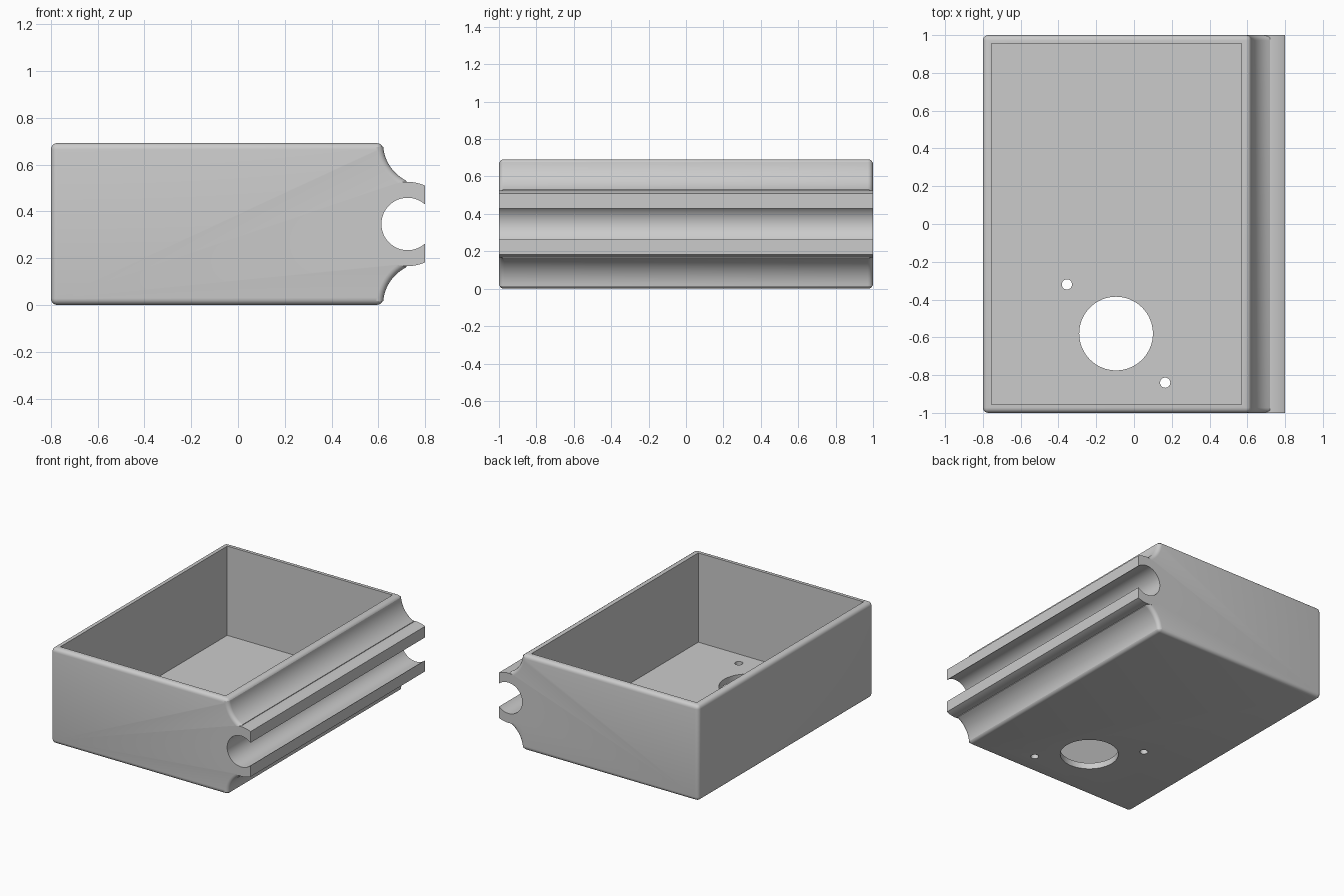
import bpy, bmesh
from math import cos, sin, radians, asin
from mathutils import Vector, Matrix

if "Cube" in bpy.data.objects:
    bpy.data.objects.remove(bpy.data.objects["Cube"], do_unlink=True)

HEIGHT, MID = 0.692, 0.346
RAIL_X, RAIL_R, BORE_R = 0.725, 0.18, 0.112
RIGHT, WALL_X, NECK_X = 0.8, 0.62, 0.72

grey = bpy.data.materials.new("light grey plastic")
grey.use_nodes = True
colour = (0.6, 0.6, 0.6, 1)
grey.diffuse_color = colour
grey.node_tree.nodes["Principled BSDF"].inputs["Base Color"].default_value = colour


def extrude_y(points, half):
    """Solid from an (x, z) outline swept along y."""
    bm = bmesh.new()
    face = bm.faces.new([bm.verts.new((x, -half, z)) for x, z in points])
    moved = bmesh.ops.extrude_face_region(bm, geom=[face])["geom"]
    bmesh.ops.translate(bm, vec=(0, 2 * half, 0),
                        verts=[v for v in moved if isinstance(v, bmesh.types.BMVert)])
    bmesh.ops.recalc_face_normals(bm, faces=bm.faces)
    return bm


def finish(bm, name):
    mesh = bpy.data.meshes.new(name)
    bm.to_mesh(mesh)
    bm.free()
    mesh.materials.append(grey)
    ob = bpy.data.objects.new(name, mesh)
    bpy.context.collection.objects.link(ob)
    return ob


def arc(cx, cz, r, start, end, steps):
    angles = [radians(start + (end - start) * i / steps) for i in range(steps + 1)]
    return [(cx + r * cos(a), cz + r * sin(a)) for a in angles]


def cylinder(name, x, y, z, r, depth, along_y=False):
    bm = bmesh.new()
    turn = Matrix.Rotation(radians(90), 4, "X") if along_y else Matrix()
    bmesh.ops.create_cone(bm, cap_ends=True, segments=64, radius1=r, radius2=r,
                          depth=depth, matrix=Matrix.Translation((x, y, z)) @ turn)
    return finish(bm, name)


# Box with concave flares leading to the rail, all outer edges rounded
flare_r = RIGHT - WALL_X
flare_end = 180 + abs(64)
flare = arc(RIGHT, HEIGHT, flare_r, 180, flare_end, 14)
flare[-1] = (NECK_X, flare[-1][1])
outline = [(-RIGHT, 0), (-RIGHT, HEIGHT)] + flare
outline += [(x, HEIGHT - z) for x, z in reversed(flare)]
bm = extrude_y(outline, 1)


def is_rounded(edge):
    a, b = (v.co for v in edge.verts)
    lengthwise = abs(a.y - b.y) > 1
    at_neck = min(a.x, b.x) > NECK_X - 0.01
    return not at_neck and (not lengthwise or edge.calc_face_angle(0) > radians(30))


bmesh.ops.bevel(bm, geom=[e for e in bm.edges if is_rounded(e)], offset=0.028,
                segments=5, profile=0.5, affect="EDGES", clamp_overlap=False)
body = finish(bm, "box_body")

# Round rail, cut flat on its outer side
lip = 180 / 3.14159265 * asin((RIGHT - RAIL_X) / RAIL_R)
rail = finish(extrude_y(arc(RAIL_X, MID, RAIL_R, 90 - lip, 270 + lip, 56), 1), "clip_rail")

# Cutters: open tray, rail bore and floor holes
bm = bmesh.new()
floor, top = 0.045, 1.0
size = Vector((1.325, 1.91, top - floor))
bmesh.ops.create_cube(bm, size=1, matrix=Matrix.Translation((-0.0925, 0, (top + floor) / 2))
                      @ Matrix.Diagonal(size).to_4x4())
cutters = [
    finish(bm, "tray_cutter"),
    cylinder("bore_cutter", RAIL_X, 0, MID, BORE_R, 3, along_y=True),
    cylinder("large_hole_cutter", -0.095, -0.58, 0, 0.195, 0.3),
    cylinder("small_hole_cutter_a", -0.355, -0.32, 0, 0.027, 0.3),
    cylinder("small_hole_cutter_b", 0.165, -0.84, 0, 0.027, 0.3),
]

for tool, operation in [(rail, "UNION")] + [(c, "DIFFERENCE") for c in cutters]:
    mod = body.modifiers.new(tool.name, "BOOLEAN")
    mod.operation, mod.object, mod.solver = operation, tool, "EXACT"

# Apply the cuts, drop the tools and shade smoothly
bpy.ops.object.select_all(action="DESELECT")
body.select_set(True)
bpy.context.view_layer.objects.active = body
for mod in list(body.modifiers):
    bpy.ops.object.modifier_apply(modifier=mod.name)
for tool in [rail] + cutters:
    bpy.data.objects.remove(tool, do_unlink=True)
bpy.ops.object.shade_smooth_by_angle(angle=radians(30))
